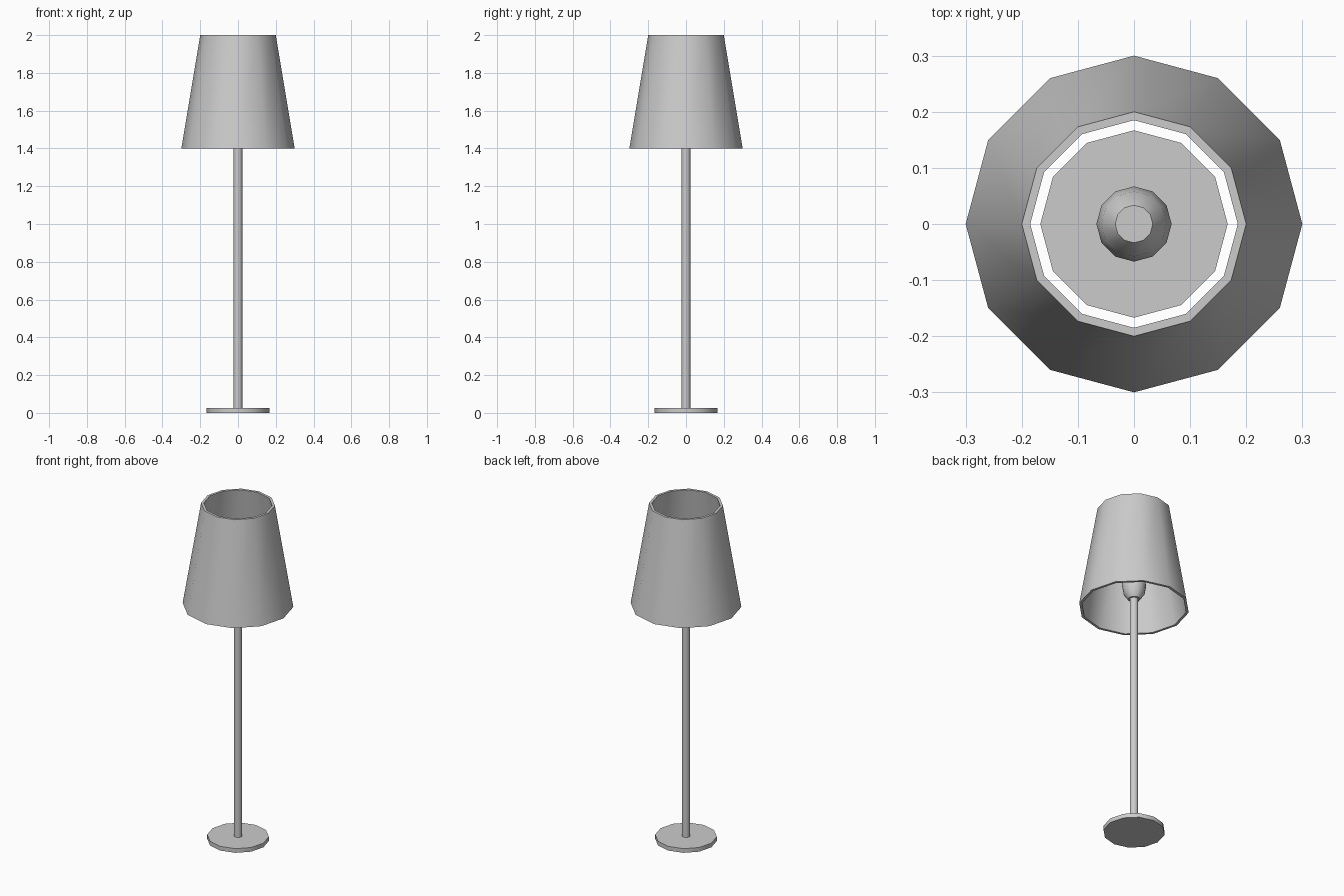
import bpy, bmesh, math

cube = bpy.data.objects.get("Cube")
if cube:
    bpy.data.objects.remove(cube)

SIDES = 12
grey = bpy.data.materials.new("light grey")
grey.use_nodes = True
colour = (0.6, 0.6, 0.6, 1)
grey.diffuse_color = colour
grey.node_tree.nodes["Principled BSDF"].inputs["Base Color"].default_value = colour


def lathe(name, profile, closed=False):
    """Turn a (radius, height) profile about z; open ends are capped."""
    bm = bmesh.new()
    rings = []
    for r, z in profile:
        angles = [math.tau * i / SIDES for i in range(SIDES)]
        rings.append([bm.verts.new((r * math.cos(a), r * math.sin(a), z)) for a in angles])
    pairs = list(zip(rings, rings[1:]))
    if closed:
        pairs.append((rings[-1], rings[0]))
    else:
        bm.faces.new(rings[0][::-1])
        bm.faces.new(rings[-1])
    for low, high in pairs:
        for i in range(SIDES):
            j = (i + 1) % SIDES
            bm.faces.new((low[i], low[j], high[j], high[i]))
    bmesh.ops.recalc_face_normals(bm, faces=bm.faces)
    mesh = bpy.data.meshes.new(name)
    bm.to_mesh(mesh)
    bm.free()
    mesh.materials.append(grey)
    obj = bpy.data.objects.new(name, mesh)
    bpy.context.collection.objects.link(obj)
    bpy.ops.object.select_all(action="DESELECT")
    obj.select_set(True)
    bpy.context.view_layer.objects.active = obj
    bpy.ops.object.shade_smooth_by_angle(angle=math.radians(35))
    return obj


# Round foot and slim pole
lathe("base", [(0.167, 0), (0.167, 0.025)])
lathe("pole", [(0.023, 0.025), (0.023, 1.46)])

# Bulb: rounded body with flat ends
bulb_profile = []
for step in range(1, 6):
    a = math.pi * step / 6
    bulb_profile.append((0.067 * math.sin(a), 1.54 - 0.1 * math.cos(a)))
lathe("bulb", bulb_profile)

# Hollow tapered shade with an open top and bottom
lathe("shade", [(0.3, 1.4), (0.2, 2), (0.185, 2), (0.285, 1.4)], closed=True)
